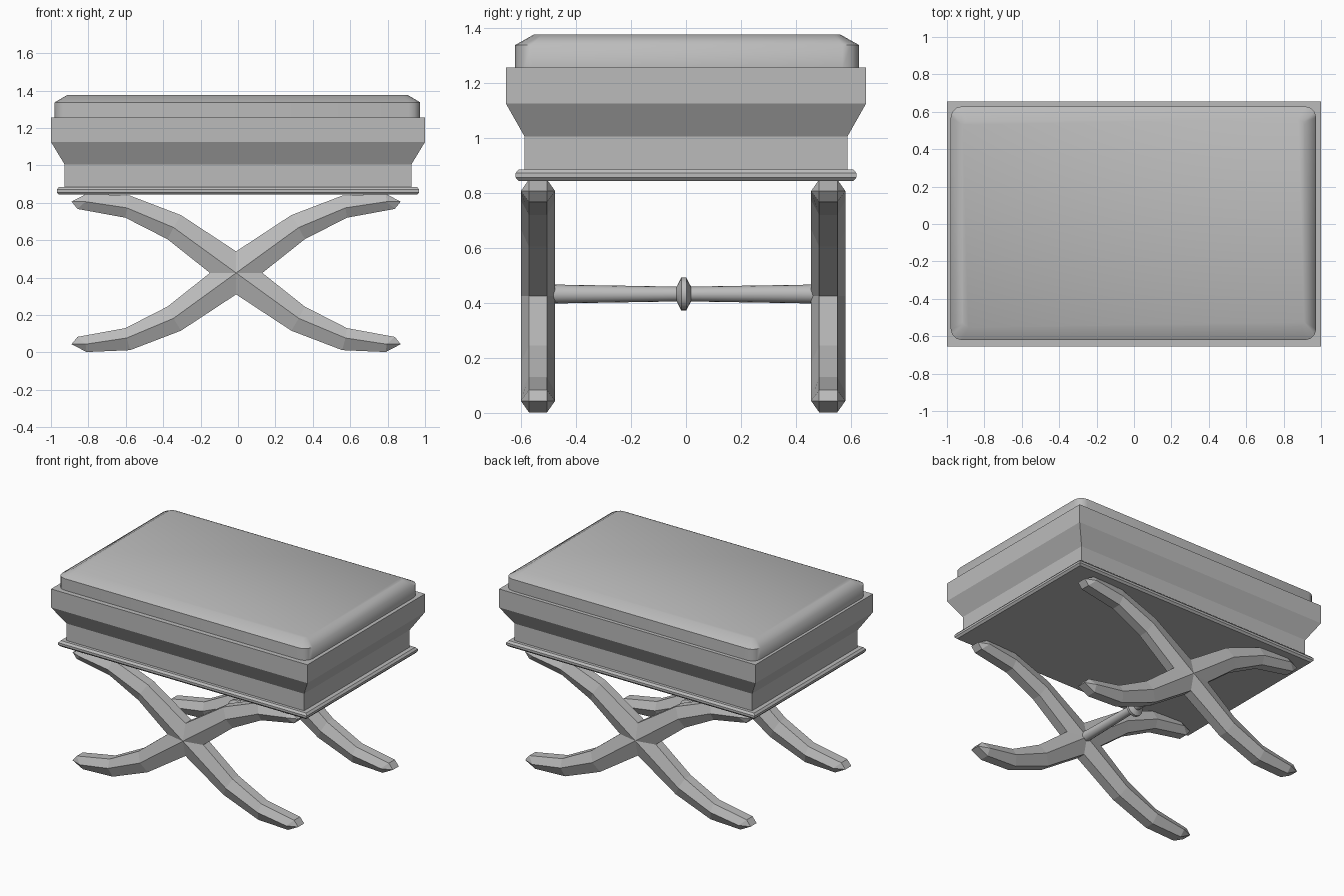
import bpy
import bmesh
from math import cos, sin, pi, radians

cube = bpy.data.objects.get("Cube")
if cube:
    bpy.data.objects.remove(cube, do_unlink=True)

GREY = (0.5, 0.5, 0.5, 1)
grey = bpy.data.materials.new("plain grey")
grey.use_nodes = True
grey.diffuse_color = GREY
grey.node_tree.nodes["Principled BSDF"].inputs["Base Color"].default_value = GREY


def loft(name, rings, closed=True, smooth=None, location=(0, 0, 0)):
    """Skin a list of equal-length point rings; closed caps both ends."""
    bm = bmesh.new()
    loops = [[bm.verts.new(p) for p in ring] for ring in rings]
    n = len(loops[0])
    for a, b in zip(loops, loops[1:]):
        for i in range(n):
            j = (i + 1) % n
            bm.faces.new((a[i], a[j], b[j], b[i]))
    if closed:
        bm.faces.new(loops[0])
        bm.faces.new(loops[-1])
    bmesh.ops.recalc_face_normals(bm, faces=bm.faces)
    mesh = bpy.data.meshes.new(name)
    bm.to_mesh(mesh)
    bm.free()
    mesh.materials.append(grey)
    obj = bpy.data.objects.new(name, mesh)
    obj.location = location
    bpy.context.collection.objects.link(obj)
    if smooth:
        bpy.ops.object.select_all(action="DESELECT")
        obj.select_set(True)
        bpy.context.view_layer.objects.active = obj
        bpy.ops.object.shade_smooth_by_angle(angle=radians(smooth))
    return obj


def rectangle(hx, hy, z):
    return [(sx * hx, sy * hy, z) for sx, sy in ((1, 1), (-1, 1), (-1, -1), (1, -1))]


def rounded_rectangle(hx, hy, z, r, steps=3):
    ring = []
    for k, (sx, sy) in enumerate(((1, 1), (-1, 1), (-1, -1), (1, -1))):
        for s in range(steps + 1):
            a = (k + s / steps) * pi / 2
            ring.append((sx * (hx - r) + r * cos(a), sy * (hy - r) + r * sin(a), z))
    return ring


# Seat frame with a flared upper band
loft("seat_frame", [rectangle(0.927, 0.587, 0.87), rectangle(0.927, 0.587, 1.005),
                    rectangle(1, 0.655, 1.125), rectangle(1, 0.655, 1.255)])

# Narrow moulding below the frame
loft("base_moulding", [rectangle(0.957, 0.608, 0.843), rectangle(0.969, 0.62, 0.856),
                       rectangle(0.969, 0.62, 0.871), rectangle(0.957, 0.608, 0.885)])

# Padded cushion
loft("cushion", [rounded_rectangle(0.977, 0.625, 1.25, 0.06),
                 rounded_rectangle(0.977, 0.625, 1.337, 0.06),
                 rounded_rectangle(0.912, 0.557, 1.375, 0.03)],
     smooth=60, location=(-0.003, 0.004, 0))

# Crossed legs: one arm of hexagonal section, mirrored into an X
FLAT, WIDE = 0.033, 0.0625
CROSS_Z = 0.425
outer = [(0, 0.115), (0.295, 0.309), (0.567, 0.413), (0.8, 0.423)]
ridge = [(0, 0), (0.335, 0.243), (0.585, 0.348), (0.805, 0.381)]
inner = [(0.14, 0), (0.367, 0.18), (0.592, 0.295), (0.848, 0.342)]
tip = (0.88, 0.381)


def leg_section(o, m, i):
    return [(o[0], -FLAT, o[1]), (o[0], FLAT, o[1]), (m[0], WIDE, m[1]),
            (i[0], FLAT, i[1]), (i[0], -FLAT, i[1]), (m[0], -WIDE, m[1])]


for name, y in (("front_leg_cross", -0.538), ("back_leg_cross", 0.517)):
    leg = loft(name, [leg_section(*s) for s in zip(outer, ridge, inner)],
               closed=False, location=(-0.01, y, CROSS_Z))
    # Wedge-shaped foot end
    bm = bmesh.new()
    bm.from_mesh(leg.data)
    bm.verts.ensure_lookup_table()
    o1, o2, m2, i2, i1, m1 = bm.verts[-6:]
    t1, t2 = (bm.verts.new((tip[0], s * FLAT, tip[1])) for s in (-1, 1))
    for face in ((o1, o2, t2, t1), (t1, t2, i2, i1), (o2, m2, t2),
                 (m2, i2, t2), (m1, o1, t1), (i1, m1, t1)):
        bm.faces.new(face)
    bmesh.ops.recalc_face_normals(bm, faces=bm.faces)
    # Make sure the open arm faces outward before mirroring
    bm.faces.ensure_lookup_table()
    top = max(bm.faces, key=lambda f: f.calc_center_median().z)
    if top.normal.z < 0:
        bmesh.ops.reverse_faces(bm, faces=bm.faces)
    bm.to_mesh(leg.data)
    bm.free()
    mirror = leg.modifiers.new("mirror", "MIRROR")
    mirror.use_axis = (True, False, True)
    mirror.merge_threshold = 0.001

# Turned stretcher with a central knob
turning = [(-0.5, 0.036), (-0.45, 0.034), (-0.026, 0.027), (-0.009, 0.06),
           (0.009, 0.06), (0.026, 0.027), (0.45, 0.034), (0.5, 0.036)]
SIDES = 16
loft("stretcher", [[(r * cos(2 * pi * k / SIDES), y, r * sin(2 * pi * k / SIDES))
                    for k in range(SIDES)] for y, r in turning],
     smooth=40, location=(-0.01, -0.008, 0.432))
